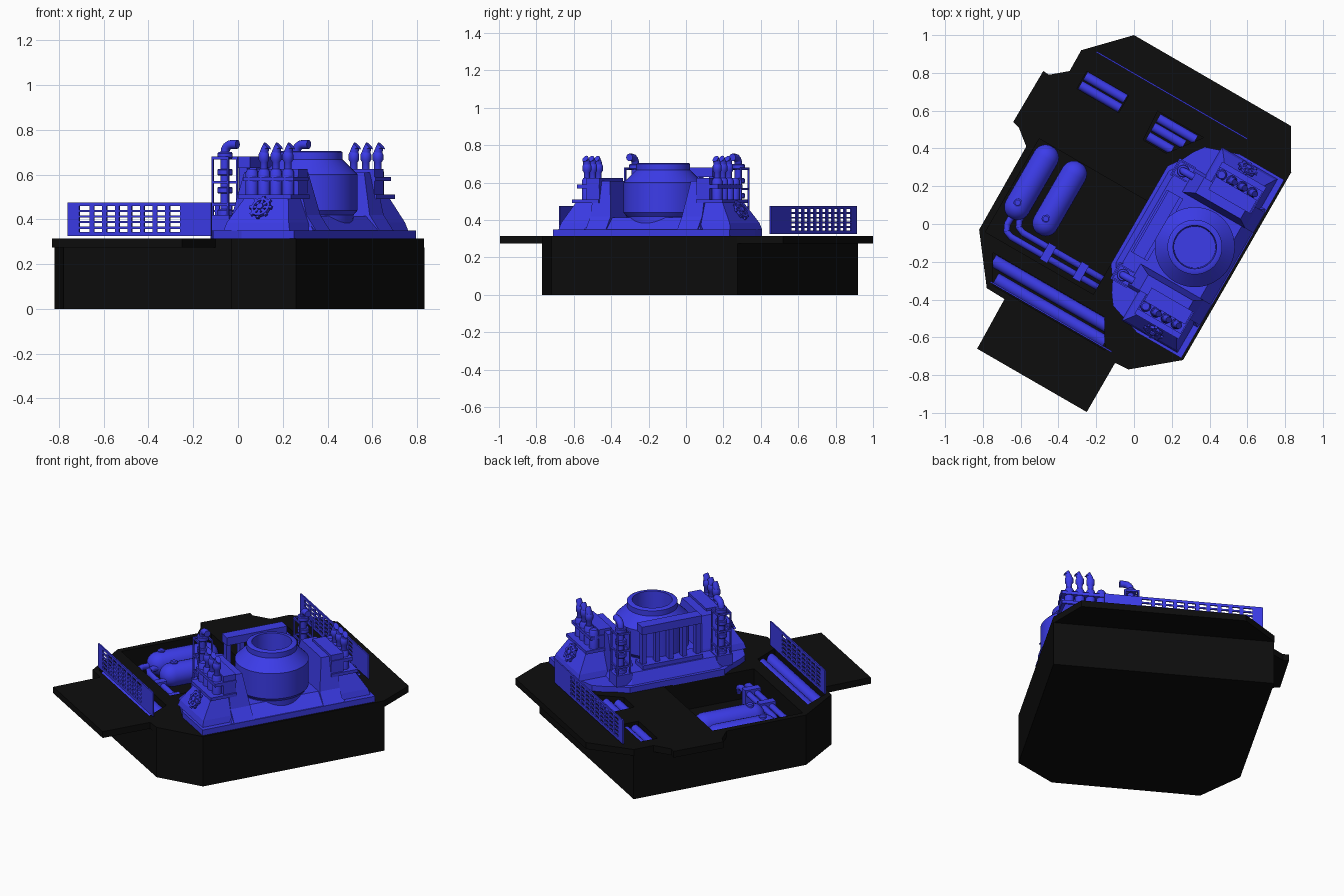
import bpy, bmesh
from math import radians, pi, cos, sin
from mathutils import Matrix, Vector

if "Cube" in bpy.data.objects:
    bpy.data.objects.remove(bpy.data.objects["Cube"])

# Everything is laid out in a local frame, then turned 30 degrees about z
TURN = Matrix.Rotation(radians(-30), 4, 'Z')
MID = 0.055          # local y of the building's mirror plane


def material(name, col):
    m = bpy.data.materials.new(name)
    m.diffuse_color = (*col, 1)
    m.use_nodes = True
    m.node_tree.nodes["Principled BSDF"].inputs["Base Color"].default_value = m.diffuse_color
    return m


BLUE = material("blue_paint", (0.045, 0.045, 0.82))
BLACK = material("black_deck", (0.004, 0.004, 0.004))


def add(name, bm, mat=BLUE, smooth=False, place=Matrix()):
    bmesh.ops.recalc_face_normals(bm, faces=bm.faces)
    me = bpy.data.meshes.new(name)
    bm.to_mesh(me)
    bm.free()
    ob = bpy.data.objects.new(name, me)
    bpy.context.collection.objects.link(ob)
    me.materials.append(mat)
    ob.matrix_world = TURN @ place
    if smooth:
        bpy.ops.object.select_all(action='DESELECT')
        ob.select_set(True)
        bpy.context.view_layer.objects.active = ob
        bpy.ops.object.shade_smooth_by_angle(angle=radians(35))
    return ob


def skin(bm, rings):
    """Join rings of equal point count and cap both ends."""
    vs = [[bm.verts.new(p) for p in r] for r in rings]
    n = len(vs[0])
    for a, b in zip(vs, vs[1:]):
        for i in range(n):
            bm.faces.new((a[i], a[(i + 1) % n], b[(i + 1) % n], b[i]))
    bm.faces.new(vs[0])
    bm.faces.new(vs[-1])


def loft(name, sections, mat=BLUE):
    bm = bmesh.new()
    skin(bm, [[(x, y, z) for x, y in pts] for pts, z in sections])
    return add(name, bm, mat)


def rect(x0, x1, y0, y1):
    return [(x0, y0), (x1, y0), (x1, y1), (x0, y1)]


def boxes(name, items, mat=BLUE):
    bm = bmesh.new()
    for x0, x1, y0, y1, z0, z1 in items:
        r = rect(x0, x1, y0, y1)
        skin(bm, [[(x, y, z) for x, y in r] for z in (z0, z1)])
    return add(name, bm, mat)


def lathe(name, prof, place=Matrix(), n=24):
    bm = bmesh.new()
    skin(bm, [[(r * cos(2 * pi * i / n), r * sin(2 * pi * i / n), z) for i in range(n)] for r, z in prof])
    return add(name, bm, smooth=True, place=place)


def tube(name, paths, r, n=12):
    bm = bmesh.new()
    for path in paths:
        pts = [Vector(p) for p in path]
        rings = []
        for i, p in enumerate(pts):
            t = (pts[min(i + 1, len(pts) - 1)] - pts[max(i - 1, 0)]).normalized()
            rot = Vector((0, 0, 1)).rotation_difference(t)
            rings.append([p + rot @ Vector((r * cos(2 * pi * k / n), r * sin(2 * pi * k / n), 0)) for k in range(n)])
        skin(bm, rings)
    return add(name, bm, smooth=True)


def at(x, y, z=0):
    return Matrix.Translation((x, y, z))


# Platform: solid body below, wider thin deck on top, wells cut into both
body = loft("platform_body", [([(-.70, .657), (.584, .655), (.585, -.494), (.359, -.682),
            (-.505, -.684), (-.695, -.436)], z) for z in (0, .275)], BLACK)
deck = loft("platform_deck", [([(-.5, .866), (.459, .865), (.584, .649), (.585, -.494), (.359, -.682),
            (.281, -.687), (.281, -.987), (-.389, -.987), (-.395, -.687), (-.505, -.684), (-.695, -.436),
            (-.699, .07), (-.783, .137), (-.824, .148), (-.821, .461), (-.785, .459), (-.70, .531),
            (-.702, .657)], z) for z in (.275, .315)], BLACK)
wells = [(rect(-.66, .0, -.43, .14), .14),
         ([(-.57, -.505), (-.485, -.655), (.20, -.655), (.11, -.505)], .2),
         (rect(-.62, -.365, .47, .575), .2),
         ([(-.19, .58), (-.18, .41), (-.04, .41), (.09, .58)], .2)]
bm = bmesh.new()
for pts, z0 in wells:
    skin(bm, [[(x, y, z) for x, y in pts] for z in (z0, .4)])
cutter = add("well_cutter", bm, BLACK)
cutter.hide_render = True
cutter.hide_set(True)
for ob in (body, deck):
    mod = ob.modifiers.new("wells", 'BOOLEAN')
    mod.operation, mod.object, mod.solver = 'DIFFERENCE', cutter, 'EXACT'

# Rods in the floor slots
tube("front_rods", [[(-.55, -.54, .265), (.15, -.54, .265)], [(-.49, -.617, .265), (.18, -.617, .265)]], .034, 16)
tube("back_rods_left", [[(-.615, y, .275), (-.37, y, .275)] for y in (.495, .55)], .025)
tube("back_rods_right", [[(-.17, y, .275), (e, y, .275)] for y, e in ((.44, -.02), (.497, .02), (.55, .06))], .025)

# Two lying tanks with valves, and the pipes leaving them
cap = [(.07 * sin(a * pi / 12), .07 * cos(a * pi / 12)) for a in range(1, 7)]
prof = [(r, -.15 - z) for r, z in cap] + [(r, .15 + z) for r, z in reversed(cap)]
for i, x in enumerate((-.58, -.408)):
    lathe(f"tank_{i}", prof, at(x, -.08, .235) @ Matrix.Rotation(pi / 2, 4, 'X'))
    lathe(f"tank_valve_{i}", [(.022, 0), (.022, .02), (.015, .025)], at(x - .01, -.21, .29), 16)
tube("tank_pipes", [[(x, -.24, .23), (x, y + .05, .23), (x + .015, y + .015, .23), (x + .05, y, .23),
                     (-.03, y, .23), (.0, y, .215), (.015, y, .18)]
                    for x, y in ((-.58, -.385), (-.535, -.335))], .018)
boxes("pipe_brackets", [(x, x + .045, -.41, -.31, .15, .258) for x in (-.34, -.14)])


# Perforated fences, solid at the right end
def fence(name, x0, x1, y):
    t, z0, z1, xs = .004, .325, .475, .075
    items = [(xs, x1, y - t, y + t, z0, z1), (x0, x0 + .06, y - t, y + t, z0, z1)]
    n = round((xs - x0 - .06) / .066)
    step = (xs - x0 - .06) / n
    items += [(x0 + .06 + step * i - .011, x0 + .06 + step * i + .011, y - t, y + t, z0, z1) for i in range(1, n)]
    items += [(x0 + .06, xs, y - t, y + t, z - h, z + h)
              for z, h in ((.334, .009), (.3625, .005), (.3875, .005), (.4125, .005), (.4375, .005), (.467, .008))]
    boxes(name, items)


fence("front_fence", -.505, .236, -.645)
fence("back_fence", -.628, .295, .69)


# Building base: slab and sloped upper step
def both(half):
    return [(x, MID - s) for x, s in half] + [(x, MID + s) for x, s in reversed(half)]


slab = [(0, .30), (.05, .37), (.08, .43), (.12, .485), (.3, .545), (.572, .545)]
loft("base_slab", [(both(slab), .31), (both(slab), .35)])
loft("base_step", [(both([(.02, .28), (.07, .36), (.565, .36)]), .35), (both([(.05, .26), (.09, .32), (.5, .32)]), .415)])

# Central vessel with an open ringed mouth
lathe("vessel", [(.19, .36), (.195, .42), (.212, .44), (.212, .60), (.145, .667), (.145, .70), (.135, .705),
                 (.115, .705), (.11, .60), (.02, .60)], at(.34, MID), 48)

# Rack behind the vessel: beam, sill and posts
boxes("back_rack", [(.07, .14, MID - .19, MID + .19, .63, .68), (.06, .16, MID - .19, MID + .19, .40, .44)] +
      [(.08, .12, MID + s - .014, MID + s + .014, .42, .65) for s in (-.17, -.085, 0, .085, .17)])

for side, tag in ((-1, "front"), (1, "back")):
    def Y(s):
        return MID + side * s

    # Buttress beside the vessel
    bm = bmesh.new()
    out = [(.12, .35), (.57, .35), (.52, .42), (.475, .61), (.2, .61), (.14, .43)]
    skin(bm, [[(x, Y(s + (.03 if z > .5 else 0) * k), z) for x, z in out] for s, k in ((.22, 1), (.345, 0))])
    add(f"{tag}_buttress", bm)

    # Stepped side tower
    def R(x0, x1, s0, s1):
        return rect(x0, x1, Y(s0), Y(s1))
    loft(f"{tag}_tower_foot", [(R(.2, .54, .3, .53), .35), (R(.21, .53, .3, .52), .385),
                               (R(.26, .49, .3, .455), .49), (R(.24, .51, .3, .465), .49), (R(.24, .51, .3, .465), .51)])
    loft(f"{tag}_tower_top", [(R(.25, .5, .3, .38), .5), (R(.25, .5, .3, .38), .625)])
    boxes(f"{tag}_cylinder_band", [(.245, .505, min(Y(.3), Y(.435)), max(Y(.3), Y(.435)), .57, .59)])

    # Row of cylinders with hooded exhausts
    for i in range(4):
        x = .272 + .062 * i
        lathe(f"{tag}_cylinder_{i}", [(.028, .5), (.028, .61), (.02, .625)], at(x, Y(.402)), 16)
        if i:
            lathe(f"{tag}_exhaust_{i}", [(.017, .6), (.017, .655), (.024, .665), (.024, .69), (.019, .70)],
                  at(x, Y(.402)), 16)
            bm = bmesh.new()
            skin(bm, [[(x + dx + r * cos(a * pi / 6), Y(.402) + r * sin(a * pi / 6), z + k * cos(a * pi / 6))
                       for a in range(12)] for dx, r, z, k in ((0, .019, .69, 0), (.004, .02, .712, .005),
                                                              (.018, .016, .728, -.016))])
            add(f"{tag}_exhaust_hood_{i}", bm, smooth=True)

    # Hand wheel on the sloped foot
    place = at(.375, Y(.487), .445) @ Vector((0, 0, 1)).rotation_difference(
        Vector((0, side * .85, .52))).to_matrix().to_4x4()
    bm = bmesh.new()
    n = 24
    ring = [[bm.verts.new((r * cos(2 * pi * i / n), r * sin(2 * pi * i / n), z)) for i in range(n)]
            for r, z in ((.046, .008), (.046, .024), (.034, .024), (.034, .008))]
    for j in range(4):
        for i in range(n):
            a, b, k = ring[j], ring[(j + 1) % 4], (i + 1) % n
            bm.faces.new((a[i], a[k], b[k], b[i]))
    for k in range(4):
        rot = Matrix.Rotation(k * pi / 4, 4, 'Z')
        skin(bm, [[rot @ Vector((x, y, z)) for x, y in rect(-.057, .057, -.007, .007)] for z in (.01, .022)])
    add(f"{tag}_hand_wheel", bm, place=place)
    lathe(f"{tag}_wheel_hub", [(.016, -.03), (.016, .03), (.01, .033)], place, 12)

    # Mast pipe with elbow, collars and a cage
    mx, my = .085, Y(.318)
    tube(f"{tag}_mast", [[(mx, my, .38), (mx, my, .70)] +
                         [(mx + .035 * (1 - cos(a)), my, .70 + .035 * sin(a)) for a in (.4, .8, 1.2, pi / 2)] +
                         [(mx + .065, my, .735)]], .02)
    for j, z in enumerate((.43, .53, .61, .685)):
        lathe(f"{tag}_mast_collar_{j}", [(.03, z - .015), (.034, z - .01), (.034, z + .01), (.03, z + .015)],
              at(mx, my), 16)
    boxes(f"{tag}_mast_cage",
          [(mx + a - .004, mx + a + .004, my + b - .004, my + b + .004, .40, .68) for a in (-.04, .04) for b in (-.04, .04)] +
          [(mx - .044, mx + .044, my + b - .004, my + b + .004, z, z + .012) for b in (-.04, .04) for z in (.46, .56, .668)] +
          [(mx - .044, mx - .036, my - .044, my + .044, z, z + .012) for z in (.46, .56, .668)] +
          [(mx - .05, mx + .05, my - .05, my + .05, .35, .42)])
